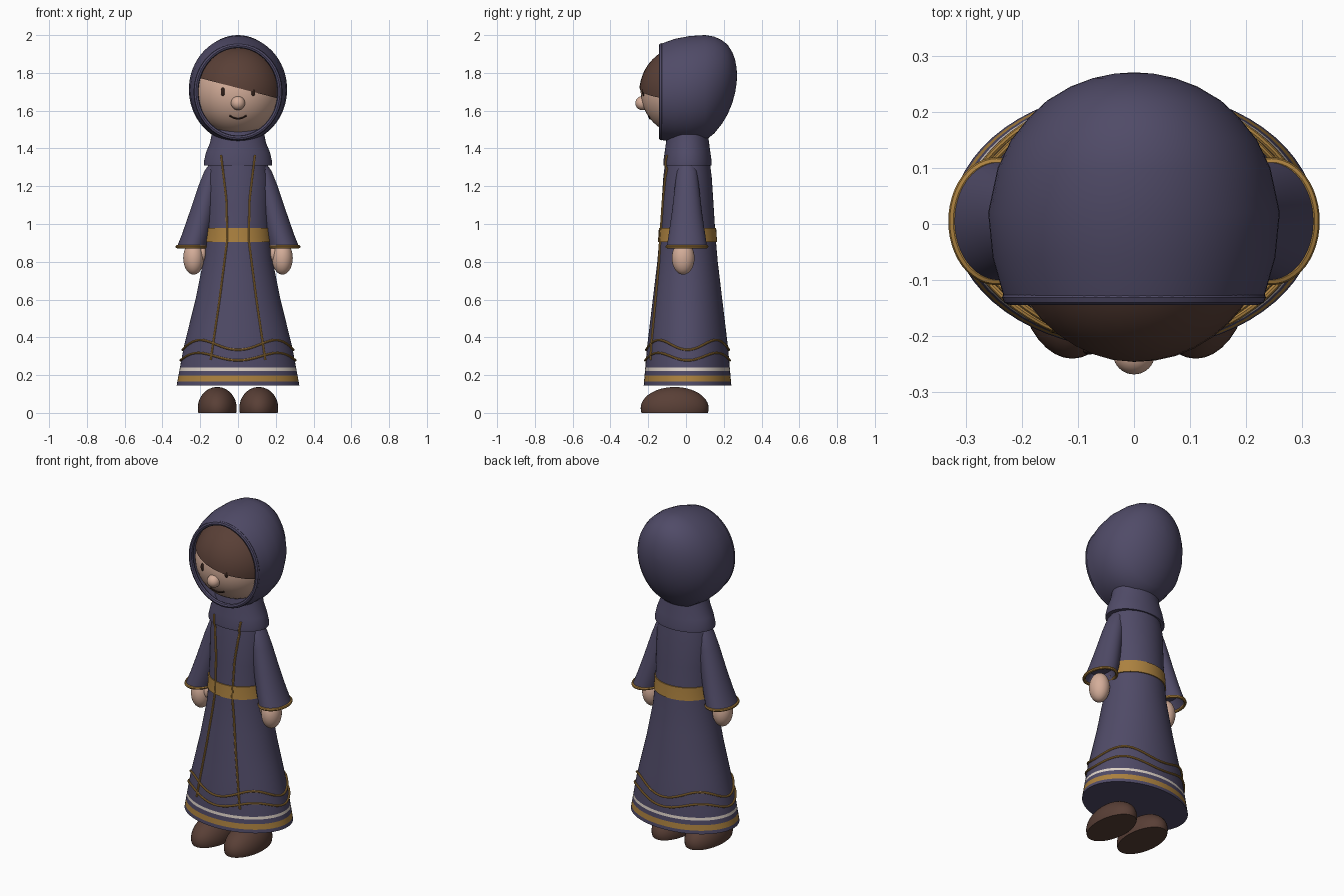
import bpy, bmesh
from math import sin, cos, pi, sqrt, radians
from mathutils import Matrix, Vector

if "Cube" in bpy.data.objects:
    bpy.data.objects.remove(bpy.data.objects["Cube"])


def material(name, rgb):
    m = bpy.data.materials.new(name)
    m.use_nodes = True
    m.diffuse_color = (*rgb, 1)
    m.node_tree.nodes["Principled BSDF"].inputs["Base Color"].default_value = (*rgb, 1)
    return m


CLOTH = material("indigo cloth", (.08, .07, .137))
GOLD = material("gold trim", (.41, .22, .05))
CREAM = material("cream stripe", (.72, .64, .57))
SKIN = material("skin", (.66, .42, .32))
BROWN = material("dark brown", (.10, .05, .037))
INK = material("face lines", (.03, .014, .01))
CY = .008  # depth centre of the torso


def finish(name, bm, mats):
    bmesh.ops.recalc_face_normals(bm, faces=bm.faces)
    mesh = bpy.data.meshes.new(name)
    bm.to_mesh(mesh)
    bm.free()
    for m in mats:
        mesh.materials.append(m)
    obj = bpy.data.objects.new(name, mesh)
    bpy.context.collection.objects.link(obj)
    return obj


def loft(name, rings, mats, along_y=False, caps=(True, True), n=64):
    """Skin ellipses (cx, cy, cz, r1, r2), lying flat or standing upright."""
    bm = bmesh.new()
    rows = []
    for cx, cy, cz, r1, r2 in rings:
        row = []
        for i in range(n):
            a, b = r1 * cos(2 * pi * i / n), r2 * sin(2 * pi * i / n)
            row.append(bm.verts.new((cx + a, cy, cz + b) if along_y else (cx + a, cy + b, cz)))
        rows.append(row)
    for lo, hi in zip(rows, rows[1:]):
        for i in range(n):
            j = (i + 1) % n
            bm.faces.new((lo[i], lo[j], hi[j], hi[i]))
    for row, wanted in zip((rows[0], rows[-1]), caps):
        if wanted:
            bm.faces.new(row)
    return finish(name, bm, mats)


def ball(name, centre, radii, mat, floor=None, cut=None):
    bm = bmesh.new()
    bmesh.ops.create_uvsphere(bm, u_segments=40, v_segments=24, radius=1,
                              matrix=Matrix.Translation(centre) @ Matrix.Diagonal((*radii, 1)))
    planes = [((0, 0, floor), (0, 0, 1))] if floor is not None else []
    for co, no in planes + ([cut] if cut else []):
        res = bmesh.ops.bisect_plane(bm, geom=bm.verts[:] + bm.edges[:] + bm.faces[:],
                                     plane_co=co, plane_no=no, clear_inner=True)
        bmesh.ops.holes_fill(bm, edges=[e for e in res["geom_cut"]
                                        if isinstance(e, bmesh.types.BMEdge)])
    return finish(name, bm, [mat])


def cord(name, points, radius, mat, closed=False):
    cu = bpy.data.curves.new(name, "CURVE")
    cu.dimensions = "3D"
    cu.bevel_depth = radius
    cu.bevel_resolution = 2
    cu.use_fill_caps = True
    sp = cu.splines.new("POLY")
    sp.points.add(len(points) - 1)
    for p, co in zip(sp.points, points):
        p.co = (*co, 1)
    sp.use_cyclic_u = closed
    tmp = bpy.data.objects.new(name + " path", cu)
    bpy.context.collection.objects.link(tmp)
    mesh = bpy.data.meshes.new_from_object(tmp.evaluated_get(bpy.context.evaluated_depsgraph_get()))
    bpy.data.objects.remove(tmp)
    mesh.materials.clear()
    mesh.materials.append(mat)
    obj = bpy.data.objects.new(name, mesh)
    bpy.context.collection.objects.link(obj)
    return obj


def lerp_profile(profile, z):
    """Interpolate a (z, a, b) profile at height z."""
    for (z0, a0, b0), (z1, a1, b1) in zip(profile, profile[1:]):
        if z <= z1:
            t = max(0, (z - z0) / (z1 - z0))
            return a0 + (a1 - a0) * t, b0 + (b1 - b0) * t
    return profile[-1][1:]


# Robe: flared skirt and torso, hem stripes picked by height
ROBE = [(.145, .325, .232), (.35, .287, .214), (.6, .225, .184), (.8, .185, .16),
        (.94, .17, .148), (1.1, .168, .138), (1.25, .166, .128), (1.33, .15, .118)]
STRIPES = [(.165, .197, 1), (.223, .239, 2)]
heights = sorted([p[0] for p in ROBE] + [z for s in STRIPES for z in s[:2]] + [.45, .52, .7])
robe = loft("robe", [(0, CY, z, *lerp_profile(ROBE, z)) for z in heights], [CLOTH, GOLD, CREAM])
for f in robe.data.polygons:
    for lo, hi, idx in STRIPES:
        if lo < f.center.z < hi:
            f.material_index = idx

# Belt and collar
loft("belt", [(0, CY, z, r + .006, d + .006) for z, (r, d) in
              [(z, lerp_profile(ROBE, z)) for z in (.905, .94, .98)]], [GOLD])
COLLAR = [(1.31, .181, .128), (1.33, .181, .128), (1.38, .169, .121), (1.43, .148, .114), (1.5, .135, .105)]
loft("collar", [(0, CY, z, a, b) for z, a, b in COLLAR], [CLOTH])

# Trim cords down the front and waves around the hem
TRIM = [(.28, .145, 0), (.6, .098, 0), (.92, .057, 0), (1.13, .062, 0), (1.365, .09, 0)]
for side, label in ((1, "left"), (-1, "right")):
    pts = []
    for i in range(45):
        z = .28 + 1.085 * i / 44
        x = lerp_profile(TRIM, z)[0]
        a, b = lerp_profile(COLLAR if z > 1.305 else ROBE, z)
        pts.append((side * x, CY - .004 - b * sqrt(1 - (x / a) ** 2), z))
    cord(label + " front trim", pts, .006, GOLD)
for label, base, amp in (("upper", .36, .026), ("lower", .298, .02)):
    pts = []
    for i in range(120):
        t = 2 * pi * i / 120
        z = base - amp * cos(4 * t)
        a, b = lerp_profile(ROBE, z)
        pts.append(((a + .004) * cos(t), CY + (b + .004) * sin(t), z))
    cord(label + " hem wave", pts, .006, GOLD, closed=True)

# Sleeves, cuffs, hands and shoes
SLEEVE = [(.235, .93, .05, .075), (.245, .875, .074, .102), (.245, .875, .08, .107),
          (.22, .95, .075, .096), (.19, 1.06, .067, .08), (.155, 1.2, .055, .064),
          (.135, 1.28, .043, .053), (.125, 1.32, .025, .035)]
for side, label in ((1, "left"), (-1, "right")):
    loft(label + " sleeve", [(side * x, .005, z, a, b) for x, z, a, b in SLEEVE], [CLOTH], n=48)
    cord(label + " cuff", [(side * .245 + .077 * cos(t), .005 + .105 * sin(t), .88)
                           for t in [2 * pi * i / 48 for i in range(48)]], .009, GOLD, closed=True)
    ball(label + " hand", (side * .235, -.015, .82), (.055, .06, .088), SKIN)
    ball(label + " thumb", (side * .188, -.025, .845), (.02, .025, .04), SKIN)
    ball(label + " shoe", (side * .11, -.06, .025), (.103, .18, .112), BROWN, floor=0)

# Hood: upright ellipses from the face opening to the back (y, width, bottom, top)
HOOD = [(-.13, .232, 1.445, 1.955), (-.06, .252, 1.432, 1.98), (.02, .26, 1.43, 1.995),
        (.1, .243, 1.44, 2.0), (.15, .219, 1.48, 1.992), (.19, .187, 1.53, 1.973),
        (.22, .155, 1.58, 1.95), (.245, .113, 1.64, 1.91), (.26, .073, 1.695, 1.87),
        (.268, .035, 1.745, 1.825), (.27, .005, 1.78, 1.79)]
loft("hood", [(0, y, (lo + hi) / 2, w, (hi - lo) / 2) for y, w, lo, hi in HOOD],
     [CLOTH], along_y=True, caps=(False, True))
cord("hood rim", [(.222 * cos(t), -.131, 1.7 + .244 * sin(t))
                  for t in [2 * pi * i / 72 for i in range(72)]], .013, CLOTH, closed=True)

# Head, slanted fringe and face
HEAD, R = Vector((0, -.01, 1.7)), .23


def on_face(x, z):
    return (x, HEAD.y - sqrt(R * R - x * x - (z - HEAD.z) ** 2), z)


ball("head", HEAD, (R, R, R), SKIN)
ball("hair", HEAD, (.238, .237, .242), BROWN, cut=((0, 0, 1.72), (.26, 0, 1)))
ball("nose", (0, -.232, 1.64), (.037, .036, .037), SKIN)
for side, label in ((1, "left"), (-1, "right")):
    ball(label + " eye", on_face(side * .08, 1.7), (.011, .007, .023), INK)
cord("mouth", [on_face(x, 1.558 + 8 * x * x) for x in [.045 * (i / 6 - 1) for i in range(13)]],
     .005, INK)

# Smooth shading with sharp edges kept
bpy.ops.object.select_all(action="DESELECT")
for ob in bpy.context.collection.objects:
    if ob.type == "MESH":
        ob.select_set(True)
        bpy.context.view_layer.objects.active = ob
bpy.ops.object.shade_smooth_by_angle(angle=radians(40))
